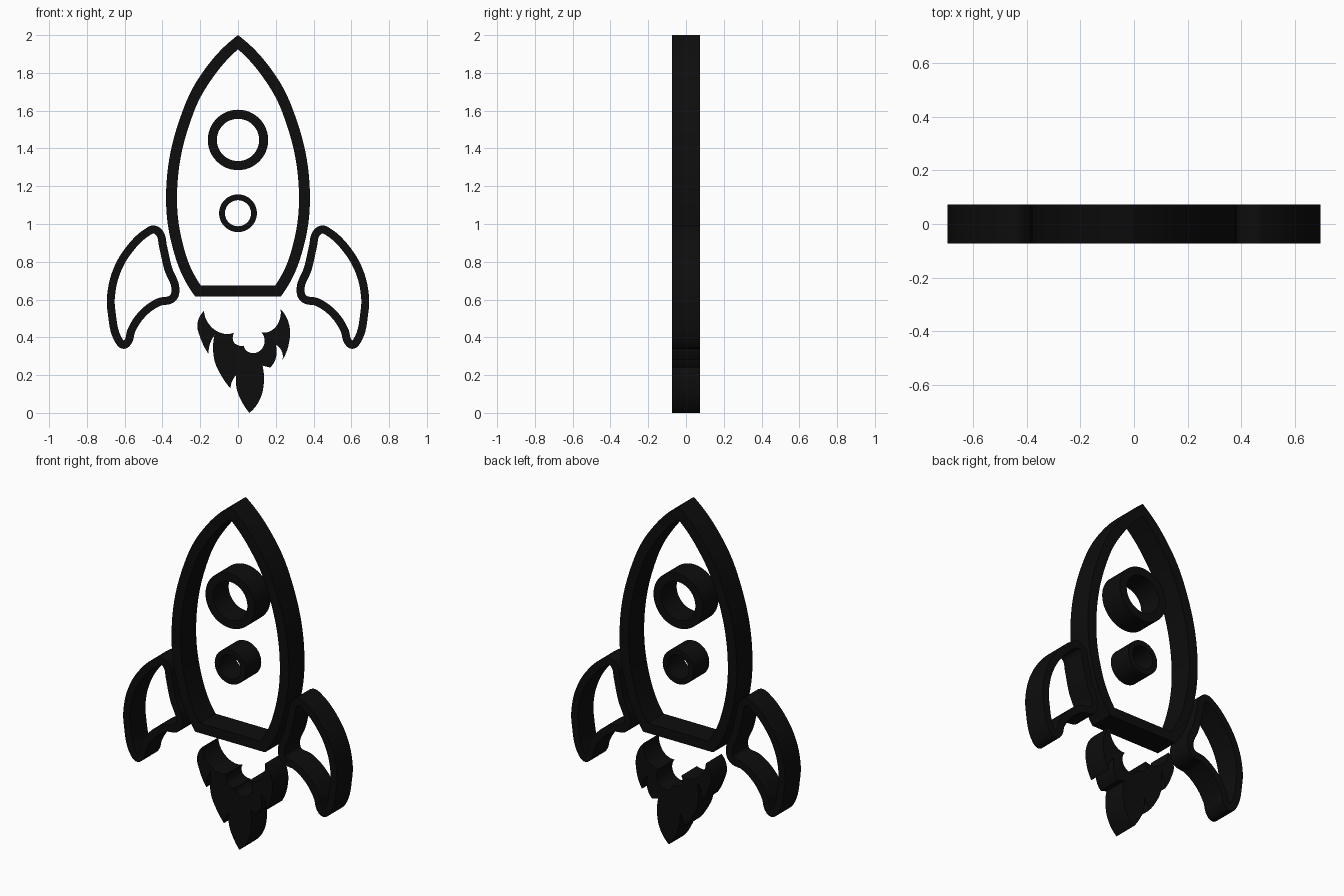
import bpy, bmesh, math
from mathutils import Vector, Matrix
from mathutils.geometry import interpolate_bezier

HALF_DEPTH = 0.073

cube = bpy.data.objects.get("Cube")
if cube:
    bpy.data.objects.remove(cube, do_unlink=True)

black = bpy.data.materials.new("matte black")
black.use_nodes = True
black.diffuse_color = (0.004, 0.004, 0.004, 1)
black.node_tree.nodes["Principled BSDF"].inputs["Base Color"].default_value = black.diffuse_color


def smooth(points, closed=False, steps=8):
    """Sample a smooth path through the points; the last point is left off."""
    pts = [Vector(p) for p in points]
    n = len(pts)
    if n == 2 and not closed:
        return pts[:1]
    tangents = []
    for i in range(n):
        before = (pts[i] - pts[i - 1]).normalized()
        after = (pts[(i + 1) % n] - pts[i]).normalized()
        tangents.append((before + after).normalized())
    if not closed:
        # end tangents mirror their neighbours, as on an arc
        for end, near in ((0, 1), (-1, -2)):
            chord = (pts[near] - pts[end]).normalized()
            tangents[end] = 2 * tangents[near].dot(chord) * chord - tangents[near]
    path = []
    for i in range(n if closed else n - 1):
        j = (i + 1) % n
        reach = (pts[j] - pts[i]).length * 0.36
        path += interpolate_bezier(pts[i], pts[i] + tangents[i] * reach,
                                   pts[j] - tangents[j] * reach, pts[j], steps + 1)[:-1]
    return [p.to_2d() for p in path]


def offset(loop, amount):
    """Shift a closed loop sideways by a fixed distance."""
    result = []
    for i, p in enumerate(loop):
        along = (loop[(i + 1) % len(loop)] - loop[i - 1]).normalized()
        result.append(p + Vector((-along.y, along.x)) * amount)
    return result


def circle(height, radius, sides=48):
    return [Vector((radius * math.cos(a), height + radius * math.sin(a)))
            for a in (math.tau * i / sides for i in range(sides))]


def plate(name, loops):
    """Fill the loops (inner loops become holes) and give them depth."""
    curve = bpy.data.curves.new(name, 'CURVE')
    curve.dimensions = '2D'
    curve.fill_mode = 'BOTH'
    curve.extrude = HALF_DEPTH
    for loop in loops:
        spline = curve.splines.new('POLY')
        spline.points.add(len(loop) - 1)
        for point, p in zip(spline.points, loop):
            point.co = (p.x, p.y, 0, 1)
        spline.use_cyclic_u = True
    helper = bpy.data.objects.new(name + " outline", curve)
    mesh = bpy.data.meshes.new_from_object(helper)
    bpy.data.objects.remove(helper)
    bpy.data.curves.remove(curve)
    # stand the plate upright and weld the walls to the caps
    mesh.transform(Matrix.Rotation(math.pi / 2, 4, 'X'))
    bm = bmesh.new()
    bm.from_mesh(mesh)
    bmesh.ops.remove_doubles(bm, verts=bm.verts, dist=0.0001)
    bmesh.ops.recalc_face_normals(bm, faces=bm.faces)
    for face in bm.faces:
        face.smooth = True
        face.material_index = 0
    bm.to_mesh(mesh)
    bm.free()
    mesh.set_sharp_from_angle(angle=math.radians(30))
    mesh.materials.clear()
    mesh.materials.append(black)
    mesh.name = name
    obj = bpy.data.objects.new(name, mesh)
    bpy.context.collection.objects.link(obj)
    return obj


def hull_loop(side):
    """Pointed hull outline from one side profile, top to bottom."""
    right = smooth(side, steps=14) + [Vector(side[-1])]
    left = [Vector((-p.x, p.y)) for p in reversed(right[1:])]
    return right + left


# Hull frame
plate("hull_frame", [
    hull_loop([(0, 2), (0.16, 1.84), (0.285, 1.62), (0.38, 1.185), (0.33, 0.82), (0.227, 0.617)]),
    hull_loop([(0, 1.925), (0.13, 1.78), (0.235, 1.59), (0.322, 1.185), (0.28, 0.85), (0.197, 0.675)]),
])

# Round windows
plate("upper_window_ring", [circle(1.445, 0.16), circle(1.445, 0.112)])
plate("lower_window_ring", [circle(1.057, 0.1), circle(1.057, 0.069)])

# Side fins: a constant-width band along a closed centre line
fin = [(.444, .971), (.413, .948), (.397, .882), (.37, .765), (.331, .655), (.346, .607),
       (.423, .585), (.508, .522), (.564, .437), (.582, .378), (.605, .36), (.628, .378),
       (.67, .54), (.672, .622), (.64, .755), (.566, .877), (.481, .956)]
for name, sign in (("left_fin", 1), ("right_fin", -1)):
    line = smooth([(sign * x, z) for x, z in fin], closed=True)
    plate(name, [offset(line, 0.021), offset(line, -0.021)])

# Exhaust flame: smooth strokes meeting at sharp tips, in hundredths
strokes = [
    [(-18, 54), (-21.5, 47), (-20, 40), (-15.5, 31)],
    [(-15.5, 31), (-15, 36), (-12.5, 41)],
    [(-12.5, 41), (-12.5, 28), (-9, 20), (-4, 13)],
    [(-4, 13), (-3, 17), (-1, 20)],
    [(-1, 20), (-0.5, 12), (2, 6), (6, 0)],
    [(6, 0), (11, 6), (13.5, 14), (13, 25)],
    [(13, 25), (17, 24)],
    [(17, 24), (20, 29), (20, 36)],
    [(20, 36), (23, 33), (23.5, 28)],
    [(23.5, 28), (27, 37), (27, 47), (22.5, 55)],
    [(22.5, 55), (21.5, 48), (17.5, 43.5), (12.5, 42.5)],
    [(12.5, 42.5), (14, 37), (11, 32.5), (6, 32), (3, 35.5)],
    [(3, 35.5), (-0.5, 36), (-2.5, 38), (-2, 42.5)],
    [(-2, 42.5), (-8, 42), (-15, 46.5), (-18, 54)],
]
flame = [p / 100 for stroke in strokes for p in smooth(stroke)]
plate("exhaust_flame", [flame])
